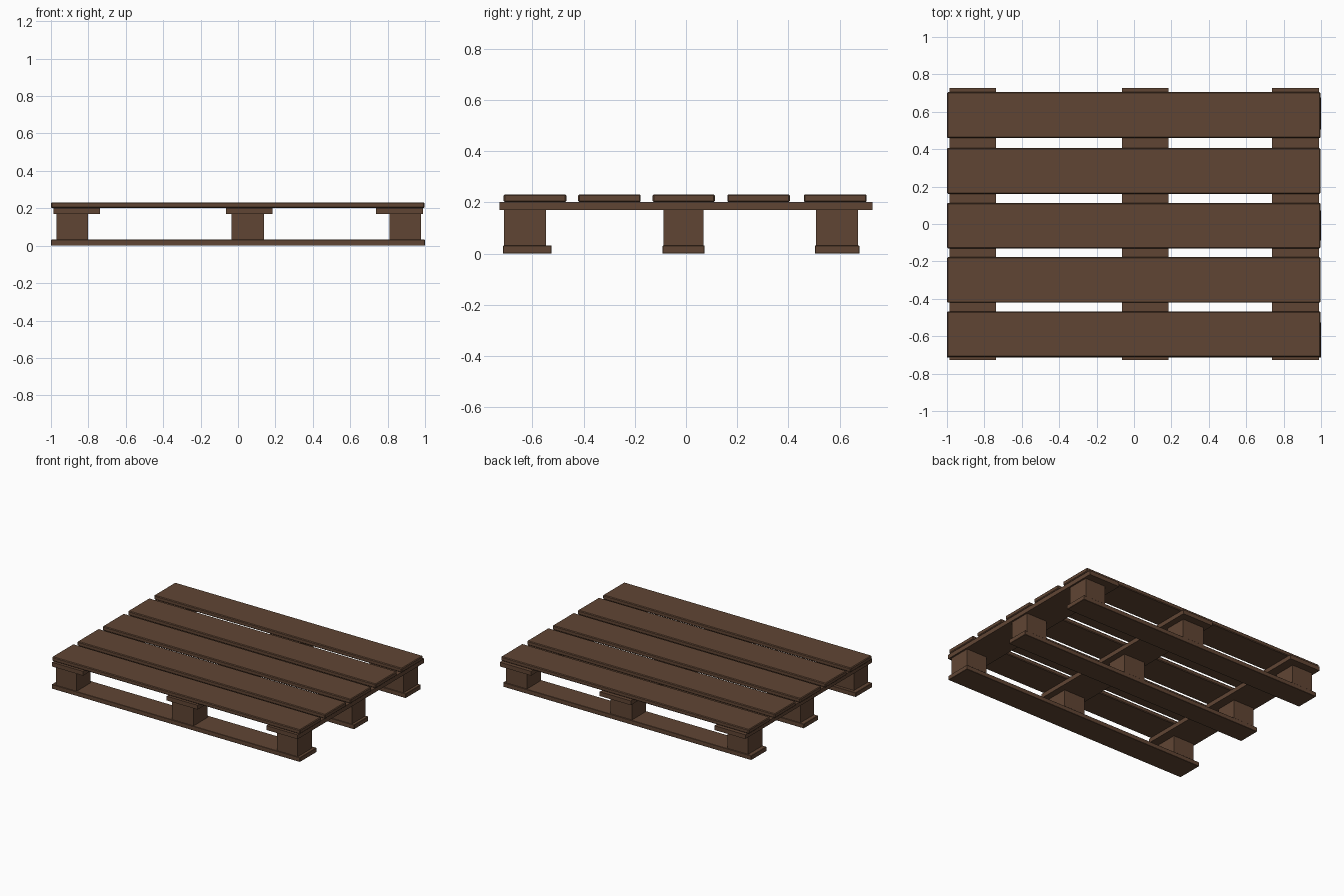
import bpy

if "Cube" in bpy.data.objects:
    bpy.data.objects.remove(bpy.data.objects["Cube"])

wood = bpy.data.materials.new("brown wood")
wood.diffuse_color = (0.118, 0.060, 0.034, 1)
wood.use_nodes = True
wood.node_tree.nodes["Principled BSDF"].inputs["Base Color"].default_value = wood.diffuse_color


def board(name, x, y, z, bevel=0.0):
    """Box from (min, max) ranges, with optional softened edges."""
    bpy.ops.mesh.primitive_cube_add(
        size=1, location=[(a + b) / 2 for a, b in (x, y, z)])
    ob = bpy.context.object
    ob.name = name
    ob.scale = [b - a for a, b in (x, y, z)]
    bpy.ops.object.transform_apply(location=False, rotation=False, scale=True)
    ob.data.materials.append(wood)
    if bevel:
        m = ob.modifiers.new("soft edges", 'BEVEL')
        m.width = bevel
        m.segments = 1
    return ob


# Top deck slats, running along x
deck_y = [(-0.712, -0.467), (-0.421, -0.177), (-0.130, 0.113),
          (0.161, 0.406), (0.460, 0.705)]
for i, y in enumerate(deck_y):
    board(f"deck_slat_{i + 1}", (-1.0, 0.997), y, (0.201, 0.232), 0.005)

# Cross boards under the deck, running along y
cross_x = [(-0.987, -0.738), (-0.065, 0.185), (0.738, 0.990)]
for i, x in enumerate(cross_x):
    board(f"cross_board_{i + 1}", x, (-0.728, 0.728), (0.170, 0.201))

# Bottom runners, with three spacer blocks on each
runner_y = [(-0.714, -0.524), (-0.091, 0.073), (0.503, 0.677)]
block_y = [(-0.710, -0.547), (-0.088, 0.069), (0.507, 0.671)]
block_x = [(-0.970, -0.803), (-0.034, 0.139), (0.811, 0.978)]
for j, y in enumerate(runner_y):
    board(f"bottom_runner_{j + 1}", (-1.0, 0.999), y, (0.0, 0.032), 0.002)
    for i, x in enumerate(block_x):
        board(f"spacer_block_{j + 1}_{i + 1}", x, block_y[j], (0.032, 0.170))
